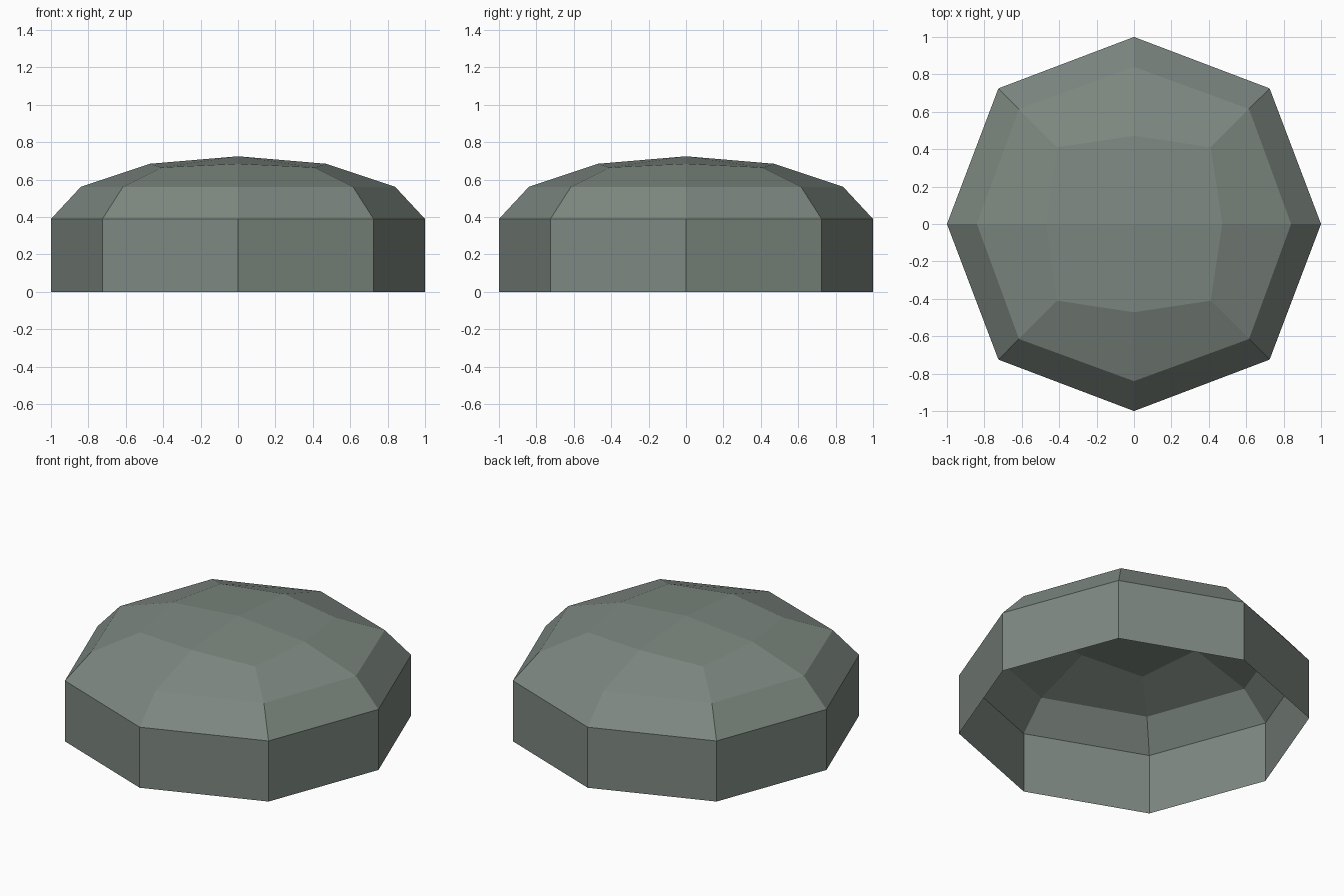
import bpy
import bmesh
from math import cos, sin, pi, sqrt

cube = bpy.data.objects.get("Cube")
if cube:
    bpy.data.objects.remove(cube, do_unlink=True)

# Grey-green stone colour
stone = bpy.data.materials.new("grey_green")
stone.use_nodes = True
colour = (0.205, 0.245, 0.217, 1)
stone.diffuse_color = colour
stone.node_tree.nodes["Principled BSDF"].inputs["Base Color"].default_value = colour

# Each ring: axis radius, axis height, corner offset in x and y, corner height
RINGS = [
    (1.0, 0.0, 0.725, 0.0),
    (1.0, 0.39, 0.725, 0.39),
    (0.84, 0.562, 0.615, 0.562),
    (0.472, 0.685, 0.41, 0.665),
]
SIDES = 8


def add_ring(bm, axis_r, axis_z, corner, corner_z):
    verts = []
    for i in range(SIDES):
        r, z = (corner * sqrt(2), corner_z) if i % 2 else (axis_r, axis_z)
        a = 2 * pi * i / SIDES
        verts.append(bm.verts.new((r * cos(a), r * sin(a), z)))
    return verts


bm = bmesh.new()
rings = [add_ring(bm, *ring) for ring in RINGS]

# Upright wall and sloping bands, open underneath
for low, high in zip(rings, rings[1:]):
    for i in range(SIDES):
        j = (i + 1) % SIDES
        bm.faces.new((low[i], low[j], high[j], high[i]))

# Crown of four quads meeting at the peak
peak = bm.verts.new((0, 0, 0.725))
top = rings[-1]
for i in range(0, SIDES, 2):
    bm.faces.new((peak, top[i], top[i + 1], top[(i + 2) % SIDES]))

mesh = bpy.data.meshes.new("domed_cap")
bm.to_mesh(mesh)
bm.free()
mesh.materials.append(stone)
bpy.context.collection.objects.link(bpy.data.objects.new("domed_cap", mesh))
